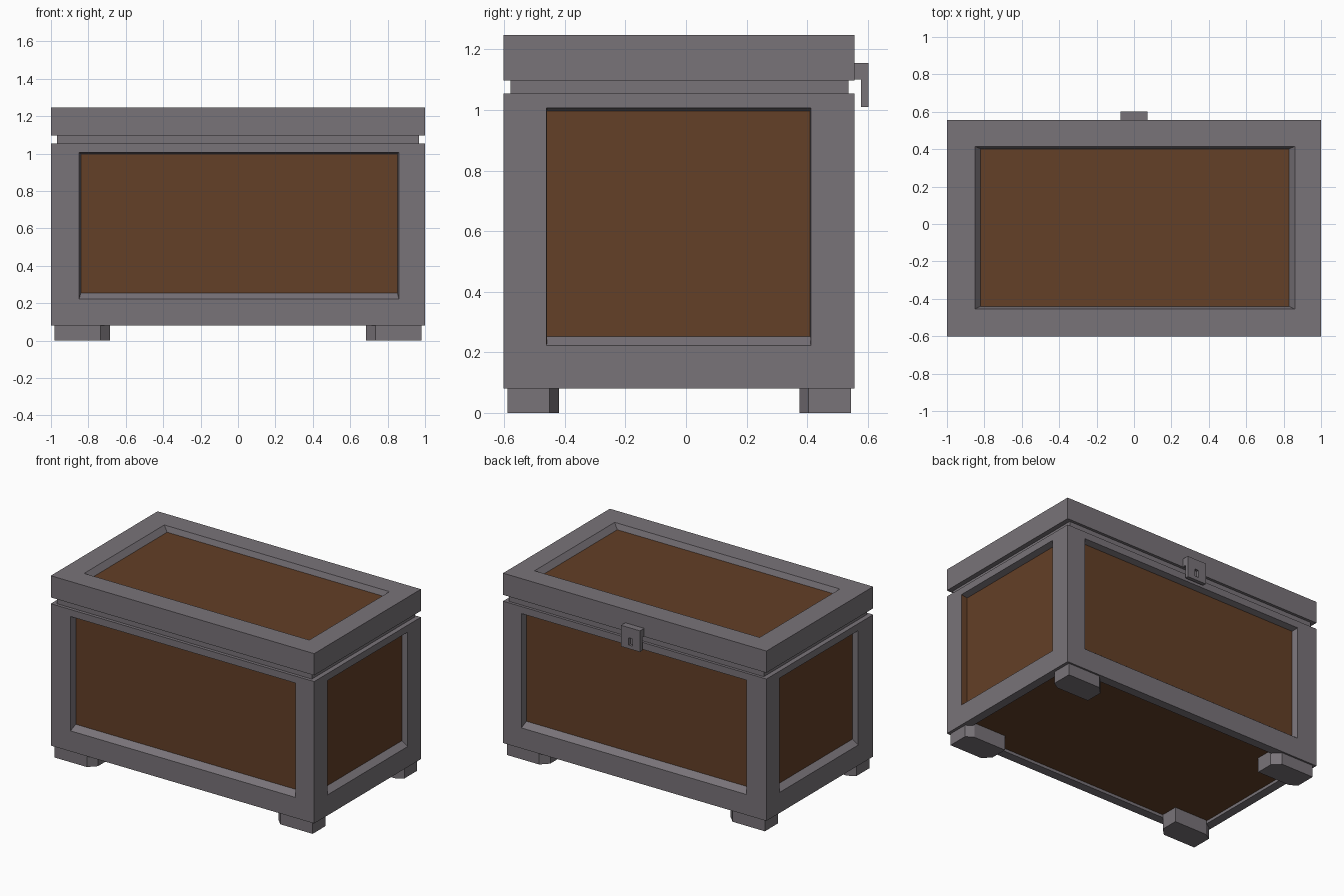
import bpy, bmesh
from mathutils import Vector

if "Cube" in bpy.data.objects:
    bpy.data.objects.remove(bpy.data.objects["Cube"])


def material(name, rgb):
    m = bpy.data.materials.new(name)
    m.diffuse_color = (*rgb, 1)
    m.use_nodes = True
    m.node_tree.nodes["Principled BSDF"].inputs["Base Color"].default_value = m.diffuse_color
    return m


GREY = material("grey metal", (0.19, 0.172, 0.19))
BROWN = material("brown wood", (0.125, 0.05, 0.02))


def finish(name, bm):
    bmesh.ops.remove_doubles(bm, verts=bm.verts, dist=1e-5)
    bmesh.ops.recalc_face_normals(bm, faces=bm.faces)
    mesh = bpy.data.meshes.new(name)
    bm.to_mesh(mesh)
    bm.free()
    mesh.materials.append(GREY)
    mesh.materials.append(BROWN)
    ob = bpy.data.objects.new(name, mesh)
    bpy.context.collection.objects.link(ob)
    return ob


def framed_box(name, lo, hi, recesses):
    """Box whose listed sides (axis, sign) carry a recessed panel:
    opening and floor rectangles (u0, u1, v0, v1), depth, material index."""
    bm = bmesh.new()
    for axis in range(3):
        u, v = [a for a in range(3) if a != axis]
        for sign in (-1, 1):
            def ring(rect, depth):
                level = (hi if sign > 0 else lo)[axis] - sign * depth
                out = []
                for i, j in ((0, 2), (1, 2), (1, 3), (0, 3)):
                    p = Vector((0, 0, 0))
                    p[axis], p[u], p[v] = level, rect[i], rect[j]
                    out.append(bm.verts.new(p))
                return out
            rings = [ring((lo[u], hi[u], lo[v], hi[v]), 0)]
            idx = 0
            if (axis, sign) in recesses:
                opening, floor, depth, idx = recesses[axis, sign]
                rings += [ring(opening, 0), ring(floor, depth)]
            for a, b in zip(rings, rings[1:]):
                for k in range(4):
                    n = (k + 1) % 4
                    bm.faces.new((a[k], a[n], b[n], b[k]))
            bm.faces.new(rings[-1]).material_index = idx
    return finish(name, bm)


def prism(name, outline, z0, z1):
    bm = bmesh.new()
    low, high = [[bm.verts.new((x, y, z)) for x, y in outline] for z in (z0, z1)]
    bm.faces.new(low)
    bm.faces.new(high)
    for k in range(len(outline)):
        bm.faces.new((low[k - 1], low[k], high[k], high[k - 1]))
    return finish(name, bm)


FRONT, BACK = -0.602, 0.556
MID = (FRONT + BACK) / 2

# chest body with wooden panels on four sides and underneath
long_side = ((-0.85, 0.86, 0.222, 1.007), (-0.84, 0.852, 0.254, 0.997), 0.042, 1)
right_side = ((-0.46, 0.412, 0.222, 1.007), (-0.458, 0.41, 0.252, 0.996), 0.042, 1)
left_side = ((-0.44, 0.412, 0.222, 1.007), (-0.438, 0.41, 0.252, 0.996), 0.042, 1)
underside = ((-0.94, 0.94, -0.54, 0.495), (-0.94, 0.94, -0.54, 0.495), 0.02, 1)
body = framed_box("chest_body", (-1, FRONT, 0.081), (1, BACK, 1.055),
                  {(1, -1): long_side, (1, 1): long_side, (0, -1): left_side,
                   (0, 1): right_side, (2, -1): underside})

# the front wall of the right-hand recess is wood too
for p in body.data.polygons:
    if p.center.x > 0.97 and p.normal.y > 0.9 and p.center.y < -0.4:
        p.material_index = 1

# narrow neck between body and lid
framed_box("neck", (-0.967, -0.58, 1.05), (0.967, 0.537, 1.105), {})

# lid with sunken wooden panel
framed_box("lid", (-1, FRONT, 1.098), (1, BACK, 1.247),
           {(2, 1): ((-0.85, 0.86, -0.455, 0.415), (-0.82, 0.83, -0.44, 0.402), 0.037, 1)})

# feet: sharp outer and innermost corners, the other two chamfered
half = [(0.98, 0.567), (0.98, 0.427), (0.93, 0.397), (0.685, 0.397),
        (0.685, 0.517), (0.735, 0.567)]
for sx, side in ((-1, "left"), (1, "right")):
    for sy, end in ((-1, "front"), (1, "back")):
        prism(f"{end}_{side}_foot", [(sx * x, MID + sy * y) for x, y in half], 0, 0.102)

# latch: mount on the lid and hanging plate with a keyhole
framed_box("latch_mount", (-0.072, 0.55, 1.1), (0.072, 0.58, 1.155), {})
keyhole = (-0.014, 0.014, 1.035, 1.085)
framed_box("latch_plate", (-0.072, 0.577, 1.01), (0.072, 0.602, 1.155),
           {(1, 1): (keyhole, keyhole, 0.018, 0)})
